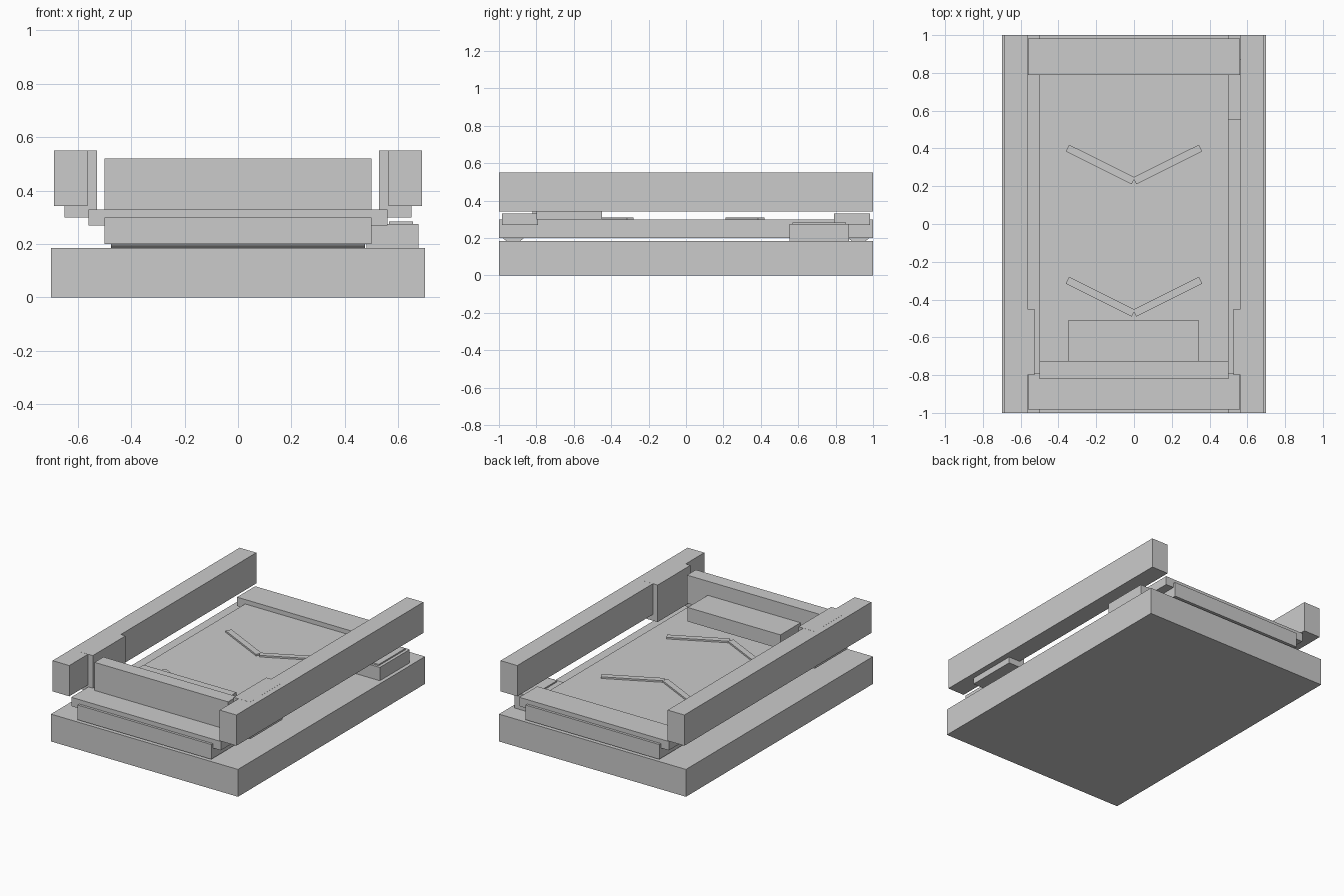
import bpy
from math import radians

if "Cube" in bpy.data.objects:
    bpy.data.objects.remove(bpy.data.objects["Cube"])


def box(name, x, y, z, rot=0.0):
    """Box from (min, max) ranges, optionally turned about its vertical axis."""
    centre = [(a + b) / 2 for a, b in (x, y, z)]
    bpy.ops.mesh.primitive_cube_add(size=1, location=centre)
    ob = bpy.context.object
    ob.name = name
    ob.scale = [b - a for a, b in (x, y, z)]
    ob.rotation_euler.z = rot
    return ob


# Floor slab and conveyor belt
box("base_slab", (-0.70, 0.70), (-1, 1), (0, 0.185))
box("belt", (-0.50, 0.50), (-1, 1), (0.20, 0.30))

# Rollers and cross beams at both ends
for label, s in (("front", -1), ("back", 1)):
    bpy.ops.mesh.primitive_cylinder_add(
        vertices=16, radius=0.072, depth=0.95,
        location=(0, s * 0.923, 0.245), rotation=(0, radians(90), 0))
    roller = bpy.context.object
    roller.name = label + "_roller"
    box(label + "_cross_beam", (-0.56, 0.56),
        tuple(sorted((s * 0.79, s * 0.983))), (0.27, 0.33))

# Side rails with a thicker guide post near the front
for label, s in (("left", -1), ("right", 1)):
    box(label + "_rail", tuple(sorted((s * 0.563, s * 0.688))),
        (-1, 1), (0.342, 0.55))
    box(label + "_guide_post", tuple(sorted((s * 0.527, s * 0.65))),
        (-0.80, -0.45), (0.30, 0.5505))

# Upright panel and the shelf behind it
box("front_panel", (-0.50, 0.50), (-0.82, -0.725), (0.33, 0.52))
box("panel_shelf", (-0.35, 0.345), (-0.73, -0.51), (0.33, 0.425))

# Direction chevrons lying on the belt
for row, y in (("front", -0.385), ("back", 0.315)):
    for label, s in (("left", -1), ("right", 1)):
        cx = s * 0.178
        box(row + "_chevron_" + label, (cx - 0.195, cx + 0.195),
            (y - 0.02, y + 0.02), (0.299, 0.311), s * radians(26.5))

# Control box with lid on the right side
box("control_box", (0.48, 0.675), (0.553, 0.872), (0.18, 0.275))
box("control_lid", (0.565, 0.655), (0.57, 0.855), (0.274, 0.284))
